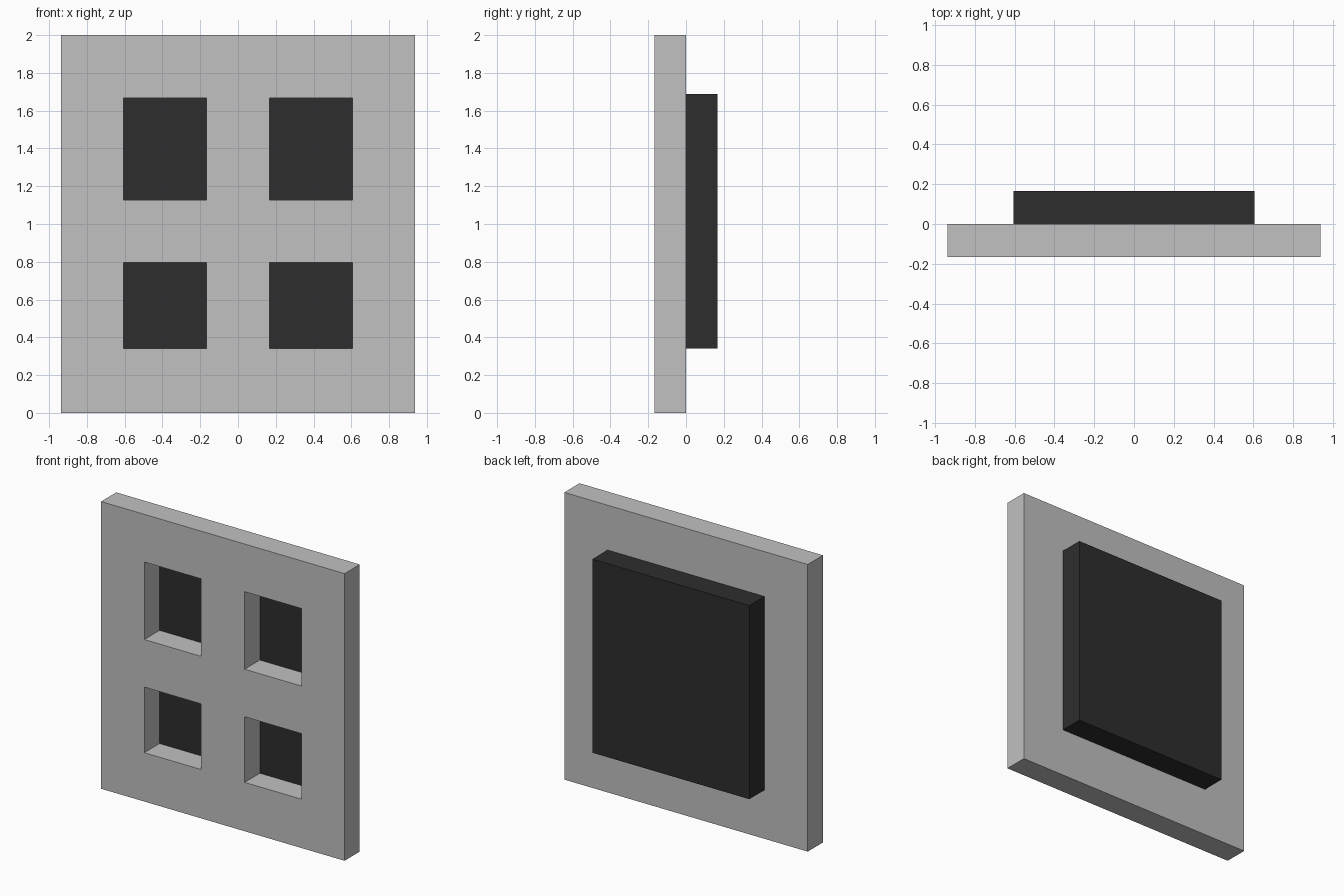
import bpy, bmesh

if "Cube" in bpy.data.objects:
    bpy.data.objects.remove(bpy.data.objects["Cube"])

DEPTH = 0.167
XS = [-0.938, -0.605, -0.168, 0.168, 0.605, 0.938]
ZS = [0.0, 0.34, 0.797, 1.128, 1.668, 2.0]


def material(name, value):
    mat = bpy.data.materials.new(name)
    mat.diffuse_color = (value, value, value, 1)
    mat.use_nodes = True
    mat.node_tree.nodes["Principled BSDF"].inputs["Base Color"].default_value = mat.diffuse_color
    return mat


def add_object(name, bm, mat):
    bmesh.ops.recalc_face_normals(bm, faces=bm.faces)
    mesh = bpy.data.meshes.new(name)
    bm.to_mesh(mesh)
    bm.free()
    mesh.materials.append(mat)
    obj = bpy.data.objects.new(name, mesh)
    bpy.context.collection.objects.link(obj)
    return obj


def extruded_grid(name, xs, zs, y0, y1, mat, is_hole=lambda i, j: False):
    """Grid of cells in the xz plane, extruded from y0 to y1, leaving holes open."""
    bm = bmesh.new()
    v = [[bm.verts.new((x, y0, z)) for z in zs] for x in xs]
    for i in range(len(xs) - 1):
        for j in range(len(zs) - 1):
            if not is_hole(i, j):
                bm.faces.new((v[i][j], v[i + 1][j], v[i + 1][j + 1], v[i][j + 1]))
    for col in v:
        for vert in col:
            if not vert.link_faces:
                bm.verts.remove(vert)
    result = bmesh.ops.extrude_face_region(bm, geom=bm.faces[:], use_keep_orig=True)
    moved = [e for e in result["geom"] if isinstance(e, bmesh.types.BMVert)]
    bmesh.ops.translate(bm, verts=moved, vec=(0, y1 - y0, 0))
    return add_object(name, bm, mat)


grey = material("light grey", 0.533)
dark = material("charcoal", 0.027)

# Front frame with four window openings
extruded_grid("window_frame", XS, ZS, -DEPTH, 0.0, grey,
              lambda i, j: i in (1, 3) and j in (1, 3))

# Dark block set against the back of the frame
extruded_grid("back_block", [-0.605, 0.605], [0.34, 1.688], 0.0, DEPTH, dark)
